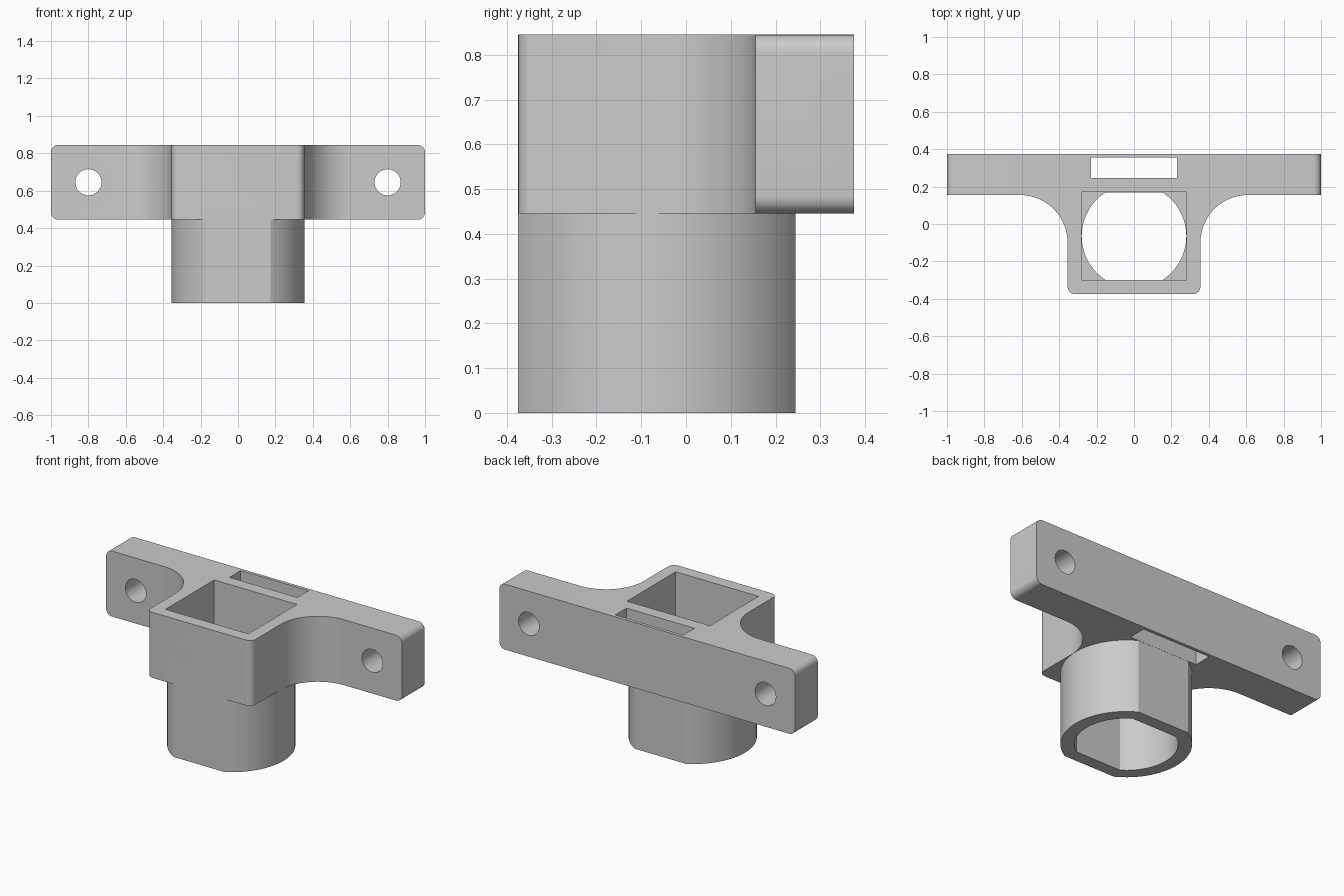
import bpy, bmesh
from math import sin, cos, pi, asin, radians

cube = bpy.data.objects.get("Cube")
if cube:
    bpy.data.objects.remove(cube, do_unlink=True)

grey = bpy.data.materials.new("plain grey")
grey.use_nodes = True
grey.diffuse_color = (0.6, 0.6, 0.6, 1)
grey.node_tree.nodes["Principled BSDF"].inputs["Base Color"].default_value = (0.6, 0.6, 0.6, 1)

BOTTOM, TOP = 0.445, 0.845     # height range of the mounting body
CENTRE_Y = -0.065              # axis of the round socket


def arc(cx, cy, r, start, end, n):
    """Points on an arc, angles in radians."""
    return [(cx + r * cos(start + (end - start) * i / n),
             cy + r * sin(start + (end - start) * i / n)) for i in range(n + 1)]


def rounded_rect(x0, x1, y0, y1, r):
    corners = [(x1 - r, y1 - r), (x0 + r, y1 - r), (x0 + r, y0 + r), (x1 - r, y0 + r)]
    return [p for k, (cx, cy) in enumerate(corners)
            for p in arc(cx, cy, r, k * pi / 2, (k + 1) * pi / 2, 8)]


def rect(x0, x1, y0, y1):
    return [(x0, y0), (x1, y0), (x1, y1), (x0, y1)]


def flat_sided_circle(r, y_front, y_back):
    """Circle about the socket axis, cut flat at front and back."""
    a, b = asin((y_front - CENTRE_Y) / r), asin((y_back - CENTRE_Y) / r)
    return arc(0, CENTRE_Y, r, a, b, 40) + arc(0, CENTRE_Y, r, pi - b, pi - a, 40)


def prism(name, points, lo, hi, along_y=False):
    """Extrude an outline along z, or an x-z outline along y."""
    def place(p, h):
        return (p[0], h, p[1]) if along_y else (p[0], p[1], h)
    bm = bmesh.new()
    face = bm.faces.new([bm.verts.new(place(p, lo)) for p in points])
    new = bmesh.ops.extrude_face_region(bm, geom=[face])["geom"]
    shift = (0, hi - lo, 0) if along_y else (0, 0, hi - lo)
    bmesh.ops.translate(bm, vec=shift, verts=[v for v in new if isinstance(v, bmesh.types.BMVert)])
    bmesh.ops.recalc_face_normals(bm, faces=bm.faces)
    mesh = bpy.data.meshes.new(name)
    bm.to_mesh(mesh)
    bm.free()
    mesh.materials.append(grey)
    obj = bpy.data.objects.new(name, mesh)
    bpy.context.collection.objects.link(obj)
    return obj


def combine(target, other, operation):
    mod = target.modifiers.new(operation.lower(), "BOOLEAN")
    mod.operation, mod.solver, mod.object = operation, "EXACT", other
    bpy.context.view_layer.objects.active = target
    bpy.ops.object.modifier_apply(modifier=mod.name)
    bpy.data.objects.remove(other, do_unlink=True)


# Mounting body: crossbar blended into the front block by concave fillets
right_half = (arc(0.315, -0.335, 0.04, -pi / 2, 0, 8)
              + arc(0.61, -0.1, 0.255, pi, pi / 2, 24)
              + [(1.0, 0.155), (1.0, 0.375)])
outline = right_half + [(-x, y) for x, y in reversed(right_half)]
body = prism("mounting_bracket", outline, BOTTOM, TOP)

# Rounded ends of the crossbar
combine(body, prism("end_rounding", rounded_rect(-1, 1, BOTTOM, TOP, 0.04), -0.5, 0.5, True), "INTERSECT")

# Socket tube below the body
combine(body, prism("socket_tube", flat_sided_circle(0.355, -0.375, 0.245), 0, BOTTOM + 0.005), "UNION")

# Square pocket, round bore and strap slot
combine(body, prism("pocket_cutter", rect(-0.28, 0.28, -0.30, 0.17), BOTTOM + 0.006, 1), "DIFFERENCE")
combine(body, prism("bore_cutter", flat_sided_circle(0.2795, -0.2995, 0.1695), -0.1, 0.6), "DIFFERENCE")
combine(body, prism("slot_cutter", rect(-0.23, 0.23, 0.246, 0.355), 0.3, 1), "DIFFERENCE")

# Screw holes through the crossbar ends
for x in (-0.8, 0.8):
    hole = arc(x, (BOTTOM + TOP) / 2, 0.07, 0, 2 * pi, 40)[:-1]
    combine(body, prism("screw_hole_cutter", hole, -0.5, 0.5, True), "DIFFERENCE")

bpy.ops.object.select_all(action="DESELECT")
body.select_set(True)
bpy.context.view_layer.objects.active = body
bpy.ops.object.shade_smooth_by_angle(angle=radians(30))
